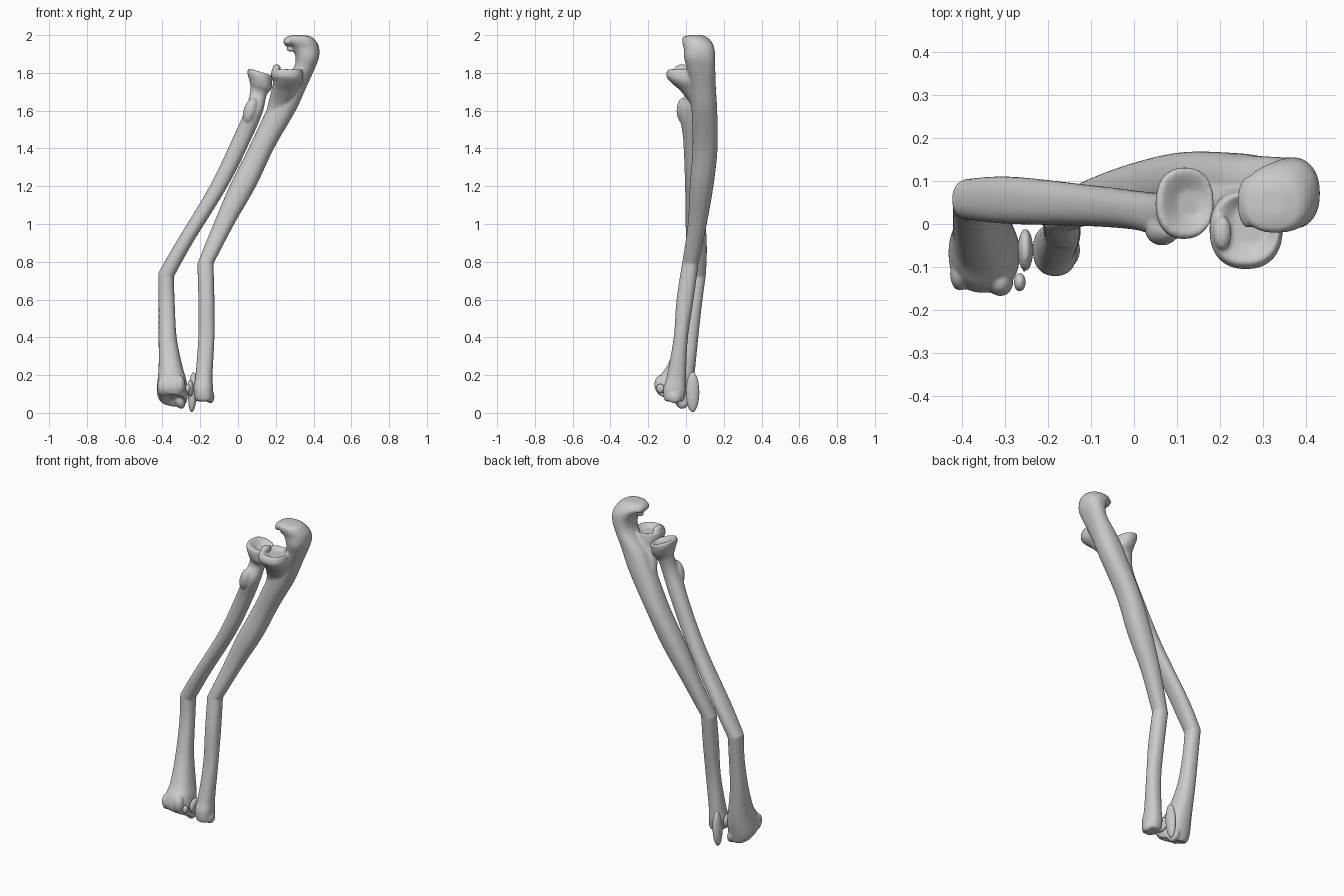
import bpy, bmesh, math
from mathutils import Vector, Matrix

SEG, SUB = 32, 6


def interpolate(rows):
    """Catmull-Rom through section rows; a doubled row makes a sharp bend."""
    rows = [tuple(r) + (0,) * (7 - len(r)) for r in rows]
    out = []
    for i in range(len(rows) - 1):
        a, b = rows[i], rows[i + 1]
        if a == b:
            continue
        p, n = rows[max(i - 1, 0)], rows[min(i + 2, len(rows) - 1)]
        for s in range(SUB):
            t = s / SUB
            out.append([0.5 * (2 * y + (z - x) * t + (2 * x - 5 * y + 4 * z - w) * t * t
                               + (3 * y - x - 3 * z + w) * t ** 3)
                        for x, y, z, w in zip(p, a, b, n)])
    out.append(list(rows[-1]))
    return out


def loft(bm, rows, power=2.3):
    """Rows are (z, x0, x1, y0, y1, slope along x, slope along y)."""
    rings = []
    for z, x0, x1, y0, y1, tx, ty in interpolate(rows):
        ring = []
        for k in range(SEG):
            a = 2 * math.pi * k / SEG
            c, s = math.cos(a), math.sin(a)
            dx = math.copysign(abs(c) ** (2 / power), c) * (x1 - x0) / 2
            dy = math.copysign(abs(s) ** (2 / power), s) * (y1 - y0) / 2
            ring.append(bm.verts.new(((x0 + x1) / 2 + dx, (y0 + y1) / 2 + dy,
                                      z + tx * dx + ty * dy)))
        rings.append(ring)
    for a, b in zip(rings, rings[1:]):
        for k in range(SEG):
            j = (k + 1) % SEG
            bm.faces.new((a[k], a[j], b[j], b[k]))
    bm.faces.new(rings[0][::-1])
    bm.faces.new(rings[-1])


def blob(bm, loc, size, tilt=0):
    m = Matrix.Translation(loc) @ Matrix.Rotation(tilt, 4, 'Y') @ Matrix.Diagonal((*size, 1))
    bmesh.ops.create_uvsphere(bm, u_segments=20, v_segments=12, radius=1, matrix=m)


def finish(bm, name, voxel=0.006):
    """Fuse overlapping pieces into one smooth bone."""
    me = bpy.data.meshes.new(name)
    bmesh.ops.recalc_face_normals(bm, faces=bm.faces)
    bm.to_mesh(me)
    bm.free()
    ob = bpy.data.objects.new(name, me)
    bpy.context.collection.objects.link(ob)
    r = ob.modifiers.new("fuse", 'REMESH')
    r.mode, r.voxel_size, r.use_smooth_shade = 'VOXEL', voxel, True
    s = ob.modifiers.new("soften", 'SMOOTH')
    s.factor, s.iterations = 0.5, 3
    return ob


# Radius: flared lower end, bend, shaft, tuberosity, neck and dished head
bm = bmesh.new()
loft(bm, [
    (0.085, -.37, -.30, -.11, -.03, 0, -.4),
    (0.065, -.41, -.275, -.145, .00, -.1, -.45),
    (0.11, -.43, -.265, -.16, .02, 0, -.3),
    (0.18, -.425, -.275, -.145, .04, 0, -.1),
    (0.25, -.42, -.295, -.10, .05),
    (0.40, -.42, -.325, -.04, .065),
    (0.58, -.42, -.335, .00, .085),
    (0.73, -.422, -.34, .01, .105, -.25),
    (0.73, -.422, -.34, .01, .105, -.25),
    (0.90, -.33, -.24, .00, .11),
    (1.20, -.15, -.055, -.005, .09),
    (1.45, -.03, .07, -.015, .075),
    (1.60, .04, .13, -.035, .07, -.2),
    (1.69, .065, .15, -.005, .085, -.3),
    (1.735, .062, .178, -.025, .115, -.3),
    (1.78, .05, .18, -.035, .13, -.3),
    (1.805, .06, .185, -.025, .125, -.3),
    (1.785, .10, .155, .02, .08, -.3)])
blob(bm, (.065, -.015, 1.60), (.035, .035, .07), .3)        # tuberosity
blob(bm, (-.31, -.135, .15), (.03, .033, .05))              # ridge at the wrist
blob(bm, (-.405, -.115, .14), (.022, .04, .05))             # outer corner
blob(bm, (-.31, -.02, .07), (.03, .04, .05), -.3)           # lower tip
finish(bm, "radius_bone")

# Ulna: lower head, bend, shaft and hooked elbow end
bm = bmesh.new()
loft(bm, [
    (0.06, -.20, -.15, -.09, -.03),
    (0.07, -.225, -.135, -.115, -.01),
    (0.13, -.235, -.132, -.12, .0),
    (0.20, -.225, -.135, -.10, .0),
    (0.40, -.21, -.125, -.065, .01),
    (0.60, -.21, -.125, -.05, .04),
    (0.79, -.215, -.13, -.02, .065, 0, -.1),
    (0.79, -.215, -.13, -.02, .065, 0, -.1),
    (1.00, -.13, -.02, .01, .11),
    (1.20, -.045, .095, .02, .145),
    (1.40, .055, .19, .035, .167),
    (1.60, .15, .305, .03, .165),
    (1.72, .21, .36, .02, .158),
    (1.82, .29, .405, .005, .155),
    (1.88, .305, .428, -.01, .155),
    (1.93, .285, .43, -.012, .15),
    (1.965, .25, .415, -.02, .135),
    (1.99, .255, .39, -.015, .11),
    (2.0, .29, .35, .02, .08)])
# Coronoid shelf with its cupped joint face
loft(bm, [
    (1.52, .13, .23, .05, .13),
    (1.62, .155, .27, .03, .12),
    (1.70, .175, .31, -.025, .10),
    (1.75, .185, .34, -.08, .09),
    (1.785, .175, .345, -.105, .08),
    (1.82, .185, .335, -.09, .07),
    (1.80, .23, .31, -.05, .05)])
blob(bm, (.205, -.02, 1.825), (.022, .04, .02), .4)         # lip of the shelf
blob(bm, (.265, .05, 1.965), (.025, .06, .025))             # beak
blob(bm, (.285, .05, 1.925), (.03, .02, .013))              # small spur in the notch
blob(bm, (-.145, -.06, .085), (.02, .035, .035))
finish(bm, "ulna_bone")

# Loose fragments between the lower ends
bm = bmesh.new()
blob(bm, (-.24, .035, .11), (.024, .036, .108), .05)
blob(bm, (-.252, -.06, .13), (.018, .05, .045))
blob(bm, (-.265, -.135, .13), (.014, .022, .025))
finish(bm, "wrist_fragment", .005)
